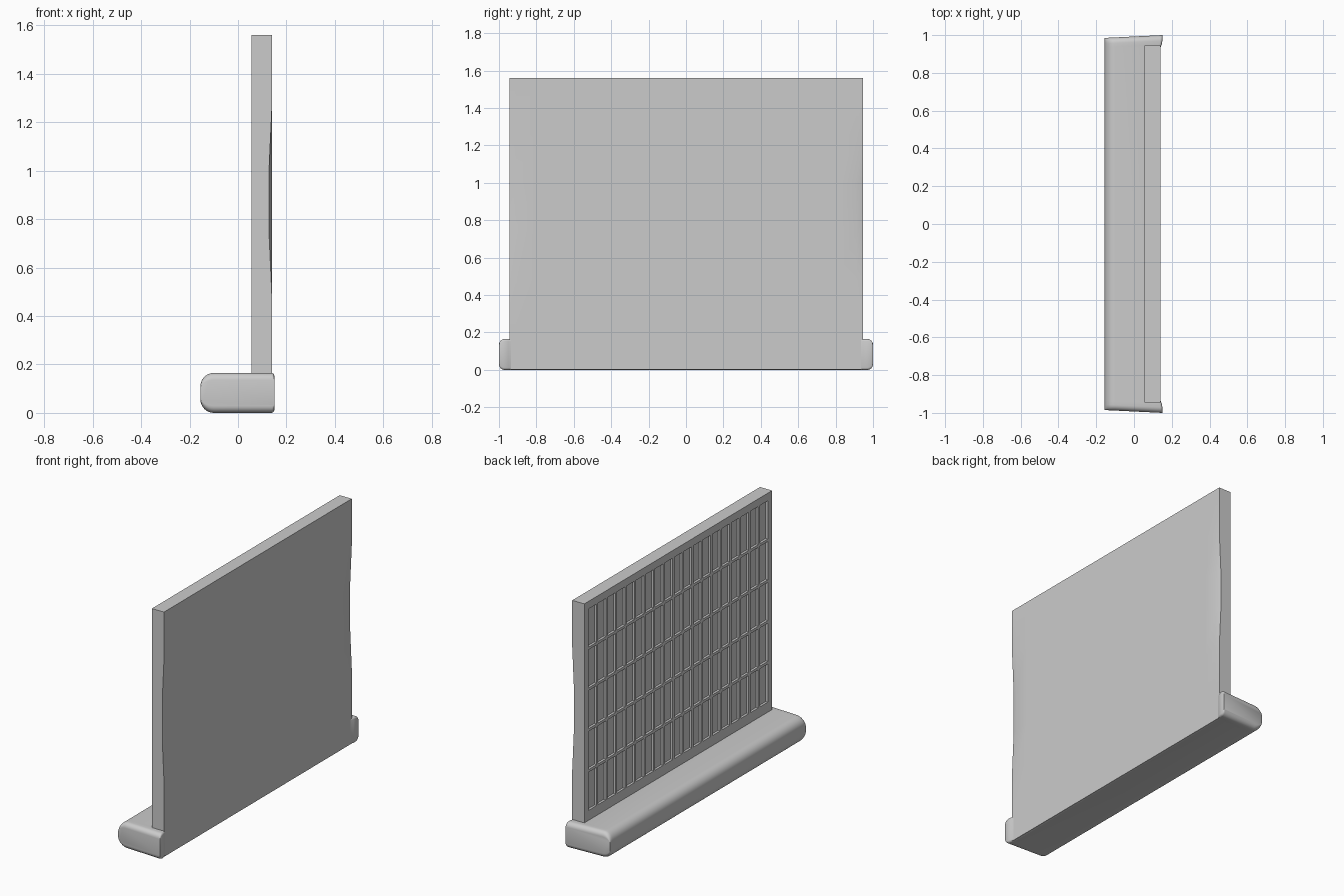
import bpy, bmesh, math
from mathutils import Vector

cube = bpy.data.objects.get("Cube")
if cube:
    bpy.data.objects.remove(cube, do_unlink=True)

# One plain grey for the whole model
grey = bpy.data.materials.new("plain_grey")
grey.use_nodes = True
colour = (0.6, 0.6, 0.6, 1)
grey.diffuse_color = colour
grey.node_tree.nodes["Principled BSDF"].inputs["Base Color"].default_value = colour


def finish(name, bm, angle):
    bmesh.ops.recalc_face_normals(bm, faces=bm.faces)
    mesh = bpy.data.meshes.new(name)
    bm.to_mesh(mesh)
    bm.free()
    mesh.materials.append(grey)
    obj = bpy.data.objects.new(name, mesh)
    bpy.context.collection.objects.link(obj)
    bpy.ops.object.select_all(action='DESELECT')
    obj.select_set(True)
    bpy.context.view_layer.objects.active = obj
    bpy.ops.object.shade_smooth_by_angle(angle=math.radians(angle))


# Upright panel: gridded slab with recessed cells on the -x face
FACE, BACK, HALF = 0.055, 0.14, 0.945
COLS, ROWS = 19, 5
Z0, PITCH = 0.22, 0.26
ys = [-HALF] + [-0.91 + 1.82 * i / COLS for i in range(COLS + 1)] + [HALF]
zs = [0.001] + [Z0 + PITCH * i for i in range(ROWS + 1)] + [1.56]
bm = bmesh.new()
grid = [[bm.verts.new((FACE, y, z)) for z in zs] for y in ys]
cells = []
for i in range(len(ys) - 1):
    for j in range(len(zs) - 1):
        f = bm.faces.new((grid[i][j], grid[i][j + 1], grid[i + 1][j + 1], grid[i + 1][j]))
        if 1 <= i <= COLS and 1 <= j <= ROWS:
            cells.append(f)
ext = bmesh.ops.extrude_face_region(bm, geom=bm.faces[:], use_keep_orig=True)
back = [v for v in ext["geom"] if isinstance(v, bmesh.types.BMVert)]
bmesh.ops.translate(bm, verts=back, vec=Vector((BACK - FACE, 0, 0)))

# Shallow finger scoops on the two outer edges of the plain face
for v in back:
    if abs(v.co.y) > HALF - 0.01 and 0.7 < v.co.z < 1.05:
        v.co.x -= 0.012
bmesh.ops.recalc_face_normals(bm, faces=bm.faces)
bmesh.ops.inset_individual(bm, faces=cells, thickness=0.012, depth=0)
bmesh.ops.inset_individual(bm, faces=cells, thickness=0.001, depth=-0.014)
finish("panel", bm, 30)


# Base: rounded profile lofted along y, with rounded, slightly slanted ends
HEIGHT, LEFT = 0.165, -0.155


def arc(cx, cz, r, start, steps):
    return [(cx + r * math.cos(a), cz + r * math.sin(a)) for a in
            (math.radians(start + 90 * k / steps) for k in range(steps + 1))]


def profile(right):
    big, small = 0.055, 0.012
    return (arc(LEFT + big, big, big, 180, 8)
            + arc(right - small, small, small, 270, 3)
            + arc(right - small, HEIGHT - small, small, 0, 3)
            + arc(LEFT + big, HEIGHT - big, big, 90, 8))


# Each section holds distance along y, right edge and z inset
END = 0.03
half = [(0.93, 0.138, 0), (0.95, 0.147, 0)]
half += [(1 - END + END * math.sin(a), 0.15, END * (1 - math.cos(a)))
         for a in (math.radians(15 * k) for k in range(7))]
sections = [(-y, r, s) for y, r, s in reversed(half)] + half

bm = bmesh.new()
rings = []
for y, right, inset in sections:
    ring = []
    for x, z in profile(right):
        slant = 1 - 0.015 * (right - x) / (right - LEFT)
        mid = HEIGHT / 2
        ring.append(bm.verts.new((x, y * slant, mid + (z - mid) * (mid - inset) / mid)))
    rings.append(ring)
for a, b in zip(rings, rings[1:]):
    n = len(a)
    for k in range(n):
        bm.faces.new((a[k], a[(k + 1) % n], b[(k + 1) % n], b[k]))
bm.faces.new(rings[0])
bm.faces.new(rings[-1])
finish("base", bm, 40)
